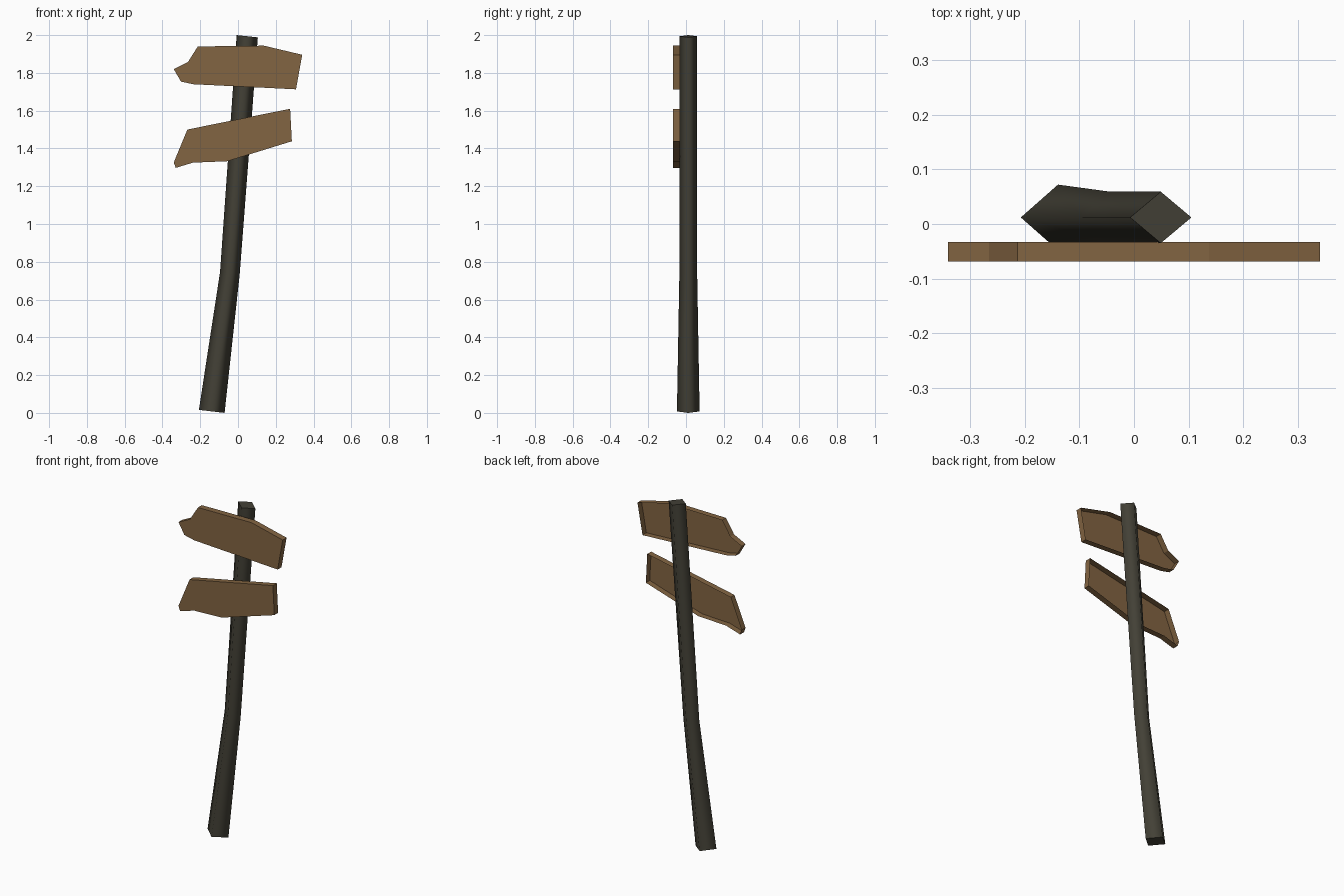
import bpy, bmesh
from mathutils import Vector

if "Cube" in bpy.data.objects:
    bpy.data.objects.remove(bpy.data.objects["Cube"])


def material(name, rgb):
    m = bpy.data.materials.new(name)
    m.diffuse_color = (*rgb, 1)
    m.use_nodes = True
    m.node_tree.nodes["Principled BSDF"].inputs["Base Color"].default_value = m.diffuse_color
    return m


def finish(bm, name, mat):
    mesh = bpy.data.meshes.new(name)
    bm.to_mesh(mesh)
    bm.free()
    mesh.materials.append(mat)
    obj = bpy.data.objects.new(name, mesh)
    bpy.context.collection.objects.link(obj)
    return obj


dark_wood = material("dark_wood", (0.056, 0.052, 0.037))
board_wood = material("board_wood", (0.225, 0.128, 0.054))

# Bent post: diamond rings of (centre x, centre z, half width x, half depth y, tilt)
rings = [(-0.139, 0.008, 0.068, 0.060, 0.008),
         (-0.043, 0.74, 0.052, 0.047, 0.006),
         (0.049, 1.994, 0.056, 0.047, 0.006)]
bm = bmesh.new()
loops = []
for cx, cz, hx, hy, t in rings:
    loops.append([bm.verts.new((cx + a * hx, 0.012 + b * hy, cz - a * t))
                  for a, b in ((1, 0), (0, 1), (-1, 0), (0, -1))])
for low, high in zip(loops, loops[1:]):
    for i in range(4):
        j = (i + 1) % 4
        bm.faces.new((low[i], low[j], high[j], high[i])).smooth = True
caps = [bm.faces.new(loops[0][::-1]), bm.faces.new(loops[-1])]
for cap in caps:
    for e in cap.edges:
        e.smooth = False
finish(bm, "post", dark_wood)

# Sign boards: front outline (x, z) with a rim, hollow at the back
boards = {
    "upper_board": [(-0.34, 1.82), (-0.302, 1.754), (-0.238, 1.74), (0.307, 1.713),
                    (0.34, 1.896), (0.137, 1.944), (-0.213, 1.94), (-0.265, 1.857)],
    "lower_board": [(-0.34, 1.326), (-0.33, 1.297), (-0.238, 1.325), (-0.058, 1.332),
                    (0.285, 1.438), (0.276, 1.61), (-0.268, 1.50)],
}
for name, outline in boards.items():
    bm = bmesh.new()
    front = [bm.verts.new((x, -0.069, z)) for x, z in outline]
    back = [bm.verts.new((x, -0.033, z)) for x, z in outline]
    bm.faces.new(front)
    n = len(outline)
    for i in range(n):
        j = (i + 1) % n
        bm.faces.new((front[j], front[i], back[i], back[j]))
    finish(bm, name, board_wood)
